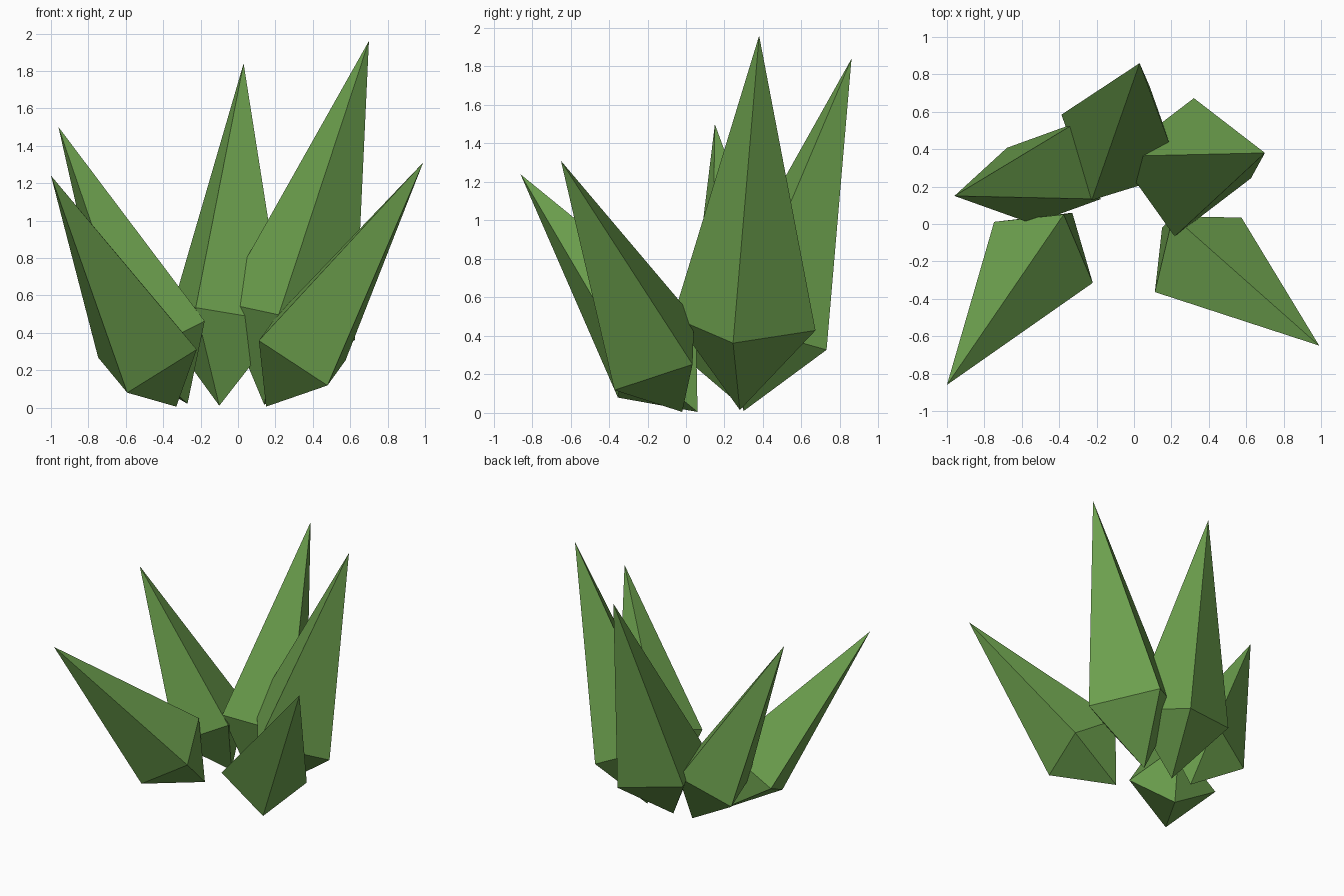
import bpy
import bmesh
from mathutils import Vector

cube = bpy.data.objects.get("Cube")
if cube:
    bpy.data.objects.remove(cube, do_unlink=True)

# Single leaf colour
green = bpy.data.materials.new("leaf_green")
green.use_nodes = True
colour = (0.15, 0.35, 0.075, 1)
green.diffuse_color = colour
bsdf = next(n for n in green.node_tree.nodes if n.type == "BSDF_PRINCIPLED")
bsdf.inputs["Base Color"].default_value = colour
bsdf.inputs["Roughness"].default_value = 0.8

WAIST = 0.23    # widest point as a fraction of leaf length
RADIUS = 0.185  # widest radius as a fraction of leaf length


def leaf(name, root, tip, corner):
    """Four-sided spike, pointed at both ends, with one waist corner towards 'corner'."""
    root, tip, corner = Vector(root), Vector(tip), Vector(corner)
    axis = tip - root
    centre = root + axis * WAIST
    side = corner - centre
    side = (side - side.project(axis)).normalized() * axis.length * RADIUS
    across = axis.normalized().cross(side)

    bm = bmesh.new()
    bottom, top = bm.verts.new(root), bm.verts.new(tip)
    ring = [bm.verts.new(centre + d) for d in (side, across, -side, -across)]
    for a, b in zip(ring, ring[1:] + ring[:1]):
        bm.faces.new((a, b, top))
        bm.faces.new((b, a, bottom))
    bmesh.ops.recalc_face_normals(bm, faces=bm.faces)

    mesh = bpy.data.meshes.new(name)
    bm.to_mesh(mesh)
    bm.free()
    mesh.materials.append(green)
    bpy.context.collection.objects.link(bpy.data.objects.new(name, mesh))


# Leaves fanning out of the clump
leaf("front_right_leaf", (-0.33, 0.06, 0.005), (-1, -0.86, 1.24), (-0.75, 0.01, 0.27))
leaf("front_left_leaf", (0.15, -0.02, 0.005), (0.99, -0.65, 1.31), (0.12, -0.36, 0.36))
leaf("back_left_leaf", (0.14, 0.28, 0.015), (0.70, 0.38, 1.96), (0.32, 0.67, 0.43))
leaf("back_leaf", (-0.10, 0.30, 0.01), (0.03, 0.86, 1.84), (-0.23, 0.12, 0.54))
leaf("back_right_leaf", (-0.27, 0.306, 0.02), (-0.96, 0.15, 1.50), (-0.68, 0.41, 0.25))
